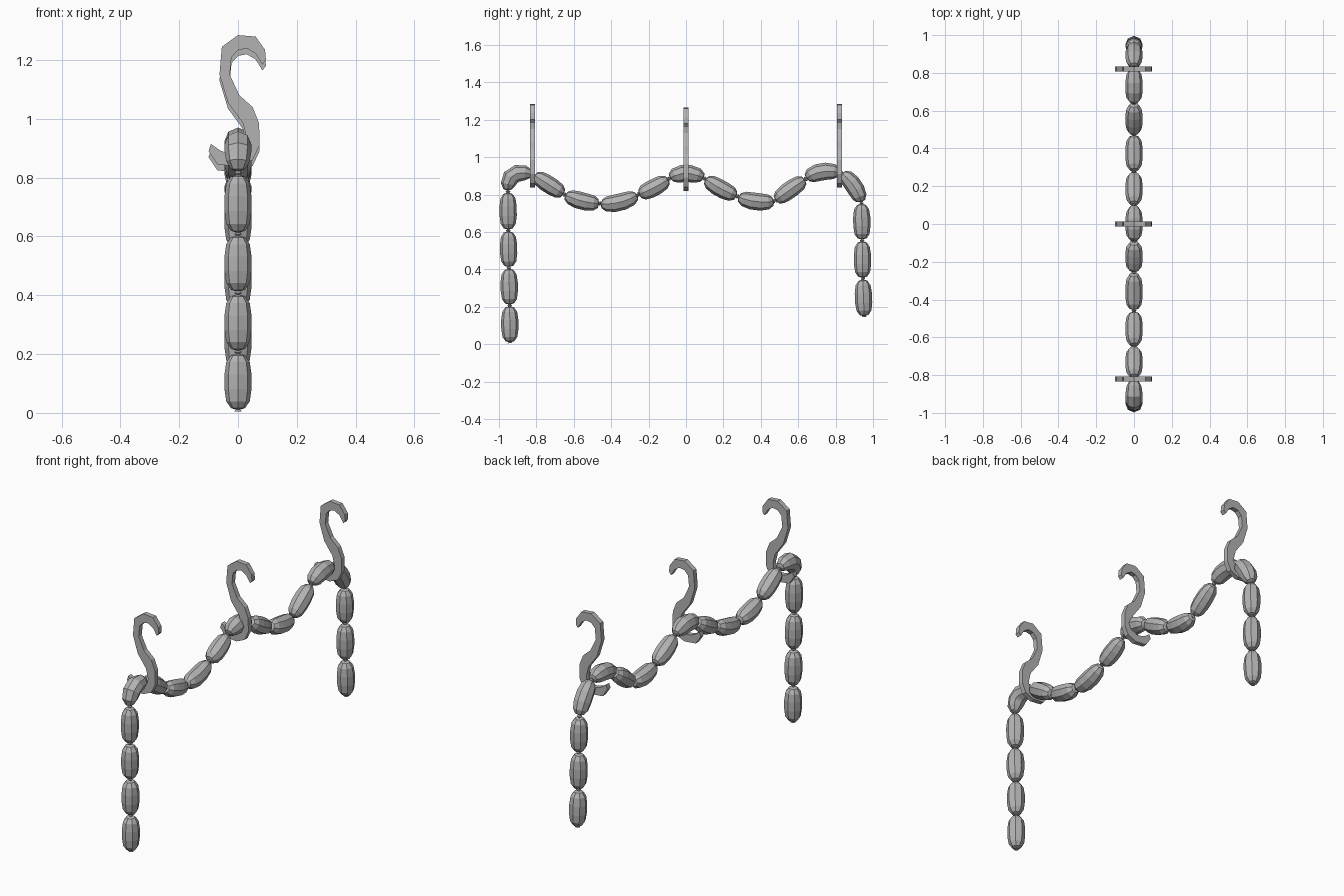
import bpy
import bmesh
import math
from mathutils import Vector

cube = bpy.data.objects.get("Cube")
if cube:
    bpy.data.objects.remove(cube, do_unlink=True)


def make_material(name, value):
    mat = bpy.data.materials.new(name)
    mat.use_nodes = True
    colour = (value, value, value, 1)
    mat.diffuse_color = colour
    mat.node_tree.nodes["Principled BSDF"].inputs["Base Color"].default_value = colour
    return mat


grey = make_material("plain grey", 0.45)


def make_object(name, bm):
    bmesh.ops.recalc_face_normals(bm, faces=bm.faces)
    mesh = bpy.data.meshes.new(name)
    bm.to_mesh(mesh)
    bm.free()
    mesh.materials.append(grey)
    obj = bpy.data.objects.new(name, mesh)
    bpy.context.collection.objects.link(obj)
    return obj


# Link profile: fraction of the length, radius; tied tail at each end
HALF = [(0, .013), (.03, .007), (.055, .024), (.17, .040), (.38, .046)]
PROFILE = HALF + [(1 - t, r) for t, r in reversed(HALF)]
SIDES = 8


def sausage_link(name, start, mid, end):
    """Eight-sided link bent along a curve through three (y, z) points."""
    a, m, b = (Vector((0, *p)) for p in (start, mid, end))
    control = 2 * m - (a + b) / 2
    side = Vector((1, 0, 0))
    bm = bmesh.new()
    rings = []
    for t, radius in PROFILE:
        centre = (1 - t) ** 2 * a + 2 * t * (1 - t) * control + t * t * b
        tangent = ((1 - t) * (control - a) + t * (b - control)).normalized()
        normal = tangent.cross(side)
        ring = []
        for k in range(SIDES):
            ang = math.tau * k / SIDES
            offset = math.cos(ang) * side + math.sin(ang) * normal
            ring.append(bm.verts.new(centre + radius * offset))
        rings.append(ring)
    for low, high in zip(rings, rings[1:]):
        for k in range(SIDES):
            n = (k + 1) % SIDES
            bm.faces.new((low[k], low[n], high[n], high[k]))
    bm.faces.new(rings[0])
    bm.faces.new(rings[-1])
    return make_object(name, bm)


# Chain of links: joints, with a midpoint where the link is bent
JOINTS = [(-.941, .005), (-.943, .207), (-.947, .408), (-.95, .608), (-.952, .815),
          (-.815, .905), (-.65, .80), (-.46, .752), (-.255, .80), (-.09, .885),
          (.10, .885), (.275, .79), (.475, .765), (.64, .883), (.83, .915),
          (.938, .755), (.942, .555), (.945, .35), (.953, .145)]
BENDS = {4: (-.922, .905), 6: (-.555, .765), 7: (-.36, .757), 8: (-.175, .835),
         9: (0, .913), 10: (.185, .832), 11: (.375, .762), 12: (.555, .825),
         13: (.725, .922), 14: (.898, .845)}
for i, (p, q) in enumerate(zip(JOINTS, JOINTS[1:])):
    straight = ((p[0] + q[0]) / 2, (p[1] + q[1]) / 2)
    sausage_link(f"sausage_link_{i + 1}", p, BENDS.get(i, straight), q)

# S-shaped hook: paired outline edges (x, z), from upper tip to lower tip
EDGE_A = [(.095, 1.20), (.092, 1.235), (.06, 1.28), (0, 1.285), (-.055, 1.245),
          (-.063, 1.15), (-.034, 1.055), (.017, .985), (.03, .93), (.02, .895),
          (-.01, .88), (-.04, .885), (-.06, .892), (-.092, .915)]
EDGE_B = [(.083, 1.185), (.06, 1.222), (.03, 1.24), (0, 1.234), (-.022, 1.21),
          (-.028, 1.15), (.005, 1.08), (.05, 1.04), (.072, .985), (.073, .91),
          (.05, .86), (0, .838), (-.07, .845), (-.10, .89)]


def hook(name, y, drop):
    bm = bmesh.new()
    edge_a, edge_b = ([bm.verts.new((x, y - .0135, z - drop)) for x, z in pts]
                      for pts in (EDGE_A, EDGE_B))
    for i in range(len(edge_a) - 1):
        bm.faces.new((edge_a[i], edge_a[i + 1], edge_b[i + 1], edge_b[i]))
    grown = bmesh.ops.extrude_face_region(bm, geom=bm.faces[:], use_keep_orig=True)
    moved = [v for v in grown["geom"] if isinstance(v, bmesh.types.BMVert)]
    bmesh.ops.translate(bm, verts=moved, vec=(0, .027, 0))
    return make_object(name, bm)


hook("front_hook", -.82, 0)
hook("middle_hook", 0, .02)
hook("back_hook", .82, 0)
